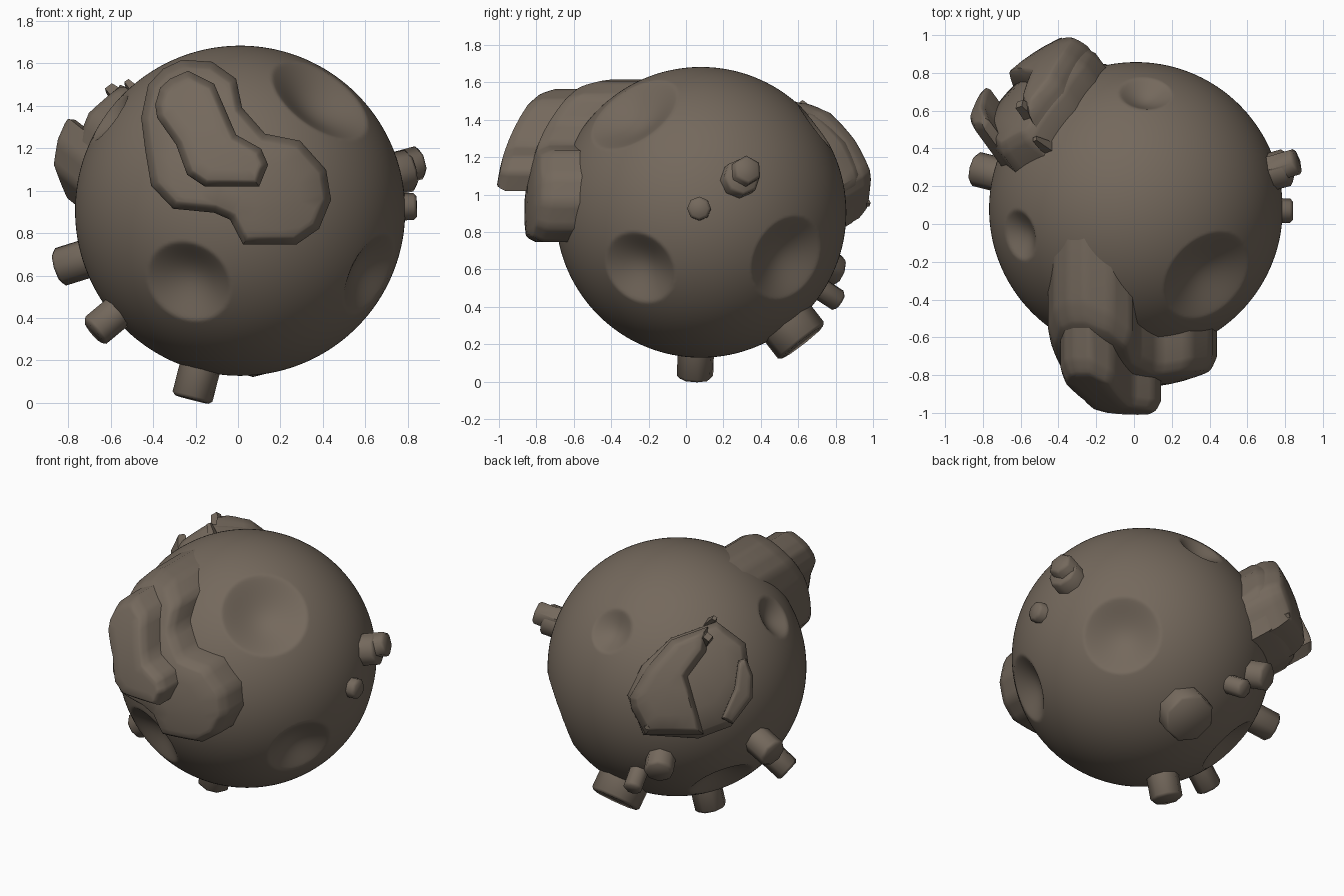
import bpy, bmesh, math
from mathutils import Vector

if "Cube" in bpy.data.objects:
    bpy.data.objects.remove(bpy.data.objects["Cube"])

C = Vector((0.01, 0.08, 0.905))   # centre of the rock ball
R = 0.777

mat = bpy.data.materials.new("brown_rock")
mat.diffuse_color = (0.175, 0.14, 0.108, 1)
mat.use_nodes = True
mat.node_tree.nodes["Principled BSDF"].inputs["Base Color"].default_value = mat.diffuse_color


def finish(bm, name, angle):
    bmesh.ops.recalc_face_normals(bm, faces=bm.faces[:])
    me = bpy.data.meshes.new(name)
    bm.to_mesh(me)
    bm.free()
    ob = bpy.data.objects.new(name, me)
    bpy.context.collection.objects.link(ob)
    ob.location = C
    me.materials.append(mat)
    bpy.ops.object.select_all(action='DESELECT')
    ob.select_set(True)
    bpy.context.view_layer.objects.active = ob
    bpy.ops.object.shade_smooth_by_angle(angle=math.radians(angle))
    return ob


# Ball with bowl craters: direction from centre, rim radius
craters = [((.36, -.34, .50), .262), ((-.25, -.65, -.345), .208),
           ((.63, -.337, -.305), .205), ((.565, .485, -.26), .235),
           ((-.62, -.14, .447), .135), ((.05, .62, .466), .14),
           ((-.49, .23, -.54), .20)]
bm = bmesh.new()
bmesh.ops.create_icosphere(bm, subdivisions=7, radius=R)
for v in bm.verts:
    n = v.co.normalized()
    drop = 0
    for d, r in craters:
        t = n.angle(Vector(d)) / math.asin(r / R)
        if t < 1:
            drop = max(drop, 0.46 * r * (1 - t * t) ** 1.15)
    v.co = n * (R - drop)
finish(bm, "cratered_ball", 40)


# Raised plates: an outline seen along one direction, domed on top, walls along the view
def basis(az, el):
    a, e = math.radians(az), math.radians(el)
    right = Vector((math.cos(a), math.sin(a), 0))
    view = Vector((math.sin(a) * math.cos(e), -math.cos(a) * math.cos(e), math.sin(e)))
    return right, view.cross(right), view


def plate(name, outline, frame, rad, origin, scale, edge=0.04, drop=0.05):
    right, up, view = frame
    bm = bmesh.new()
    f = bm.faces.new([bm.verts.new(((x - origin[0]) / scale, (origin[1] - y) / scale, 0))
                      for x, y in outline])
    bmesh.ops.triangulate(bm, faces=[f])
    bmesh.ops.inset_region(bm, faces=bm.faces[:], thickness=edge, use_even_offset=True,
                           use_boundary=True)
    bmesh.ops.subdivide_edges(bm, edges=bm.edges[:], cuts=3, use_grid_fill=True)
    rim = [e for e in bm.edges if e.is_boundary]
    flat = {v: v.co.copy() for e in rim for v in e.verts}
    for v in bm.verts:
        near = min((v.co - p).length for p in flat.values())
        fall = (1 - min(1, near / edge)) ** 1.5      # rounded shoulder
        x, y = v.co.x, v.co.y
        z = math.sqrt(max(0.01, (rad - drop * fall) ** 2 - x * x - y * y))
        v.co = right * x + up * y + view * z
    for v in bmesh.ops.extrude_edge_only(bm, edges=rim)["geom"]:
        if isinstance(v, bmesh.types.BMVert):
            x, y = v.co.dot(right), v.co.dot(up)
            z = math.sqrt(max(0.02, (R - 0.06) ** 2 - x * x - y * y))
            v.co = right * x + up * y + view * z
    return finish(bm, name, 48)


front = basis(0, 0)
plate("front_plateau_lower",
      [(141, 118), (148, 85), (163, 69), (182, 60), (212, 62), (236, 79), (242, 108),
       (265, 134), (300, 141), (326, 170), (331, 200), (319, 229), (296, 245), (243, 245),
       (230, 220), (214, 213), (173, 209), (151, 186), (145, 150)],
      front, 0.945, (240, 211), 212.5)
plate("front_plateau_upper",
      [(155, 105), (160, 88), (170, 79), (188, 71), (214, 84), (236, 135), (261, 149),
       (268, 165), (259, 187), (205, 187), (187, 175), (176, 145), (157, 118)],
      front, 1.10, (240, 211), 212.5, 0.035, 0.05)

# Rough crown on the back left: low base, smooth lobe and outer ridge
back = basis(216, 25)
o, s = (676, 670), 167
plate("back_crown_base",
      [(624, 698), (639, 668), (668, 641), (714, 625), (743, 647), (749, 695),
       (728, 730), (695, 742), (640, 738)], back, 0.92, o, s)
plate("back_crown_lobe",
      [(626, 700), (643, 671), (668, 643), (705, 630), (703, 655), (684, 680),
       (700, 738), (642, 738), (628, 712)], back, 0.99, o, s, 0.04, 0.07)
plate("back_crown_outer_ridge",
      [(718, 722), (731, 692), (735, 664), (743, 662), (750, 680), (749, 702), (729, 728)],
      back, 1.03, o, s, 0.02, 0.03)


# Stubs standing out of the ball, and pointed shards on the crown
def stub(name, d, r, top, sides=8, tip=1.0, base=0.70, bevel=0.015):
    bm = bmesh.new()
    bmesh.ops.create_cone(bm, cap_ends=True, segments=sides, radius1=r,
                          radius2=r * tip, depth=top - base)
    if bevel:
        cap = [e for e in bm.edges if all(v.co.z > 0 for v in e.verts)]
        bmesh.ops.bevel(bm, geom=cap, offset=bevel, segments=1, affect='EDGES')
    q = Vector(d).to_track_quat('Z', 'Y')
    for v in bm.verts:
        v.co = q @ (v.co + Vector((0, 0, (top + base) / 2)))
    finish(bm, name, 50)


stubs = [((-.80, .20, -.25), .092, .925), ((-.64, -.17, -.53), .082, .915),
         ((-.21, -.03, -.82), .098, .918), ((.07, .50, -.64), .158, .885),
         ((-.36, .70, -.305), .09, .885), ((-.18, .70, -.45), .06, .905),
         ((.80, .22, .19), .10, .86), ((.80, .235, .215), .08, .92),
         ((.82, -.01, .02), .064, .832)]
for i, (d, r, top) in enumerate(stubs):
    stub("stub_%d" % (i + 1), d, r, top, 6 if i == 7 else 8)

shards = [((-.60, .54, .56), .085, 1.01), ((-.52, .36, .59), .05, .89),
          ((-.41, .90, .05), .05, .99)]
for i, (d, r, top) in enumerate(shards):
    stub("crown_shard_%d" % (i + 1), d, r, top, 4, 0.35, 0.72, 0)
